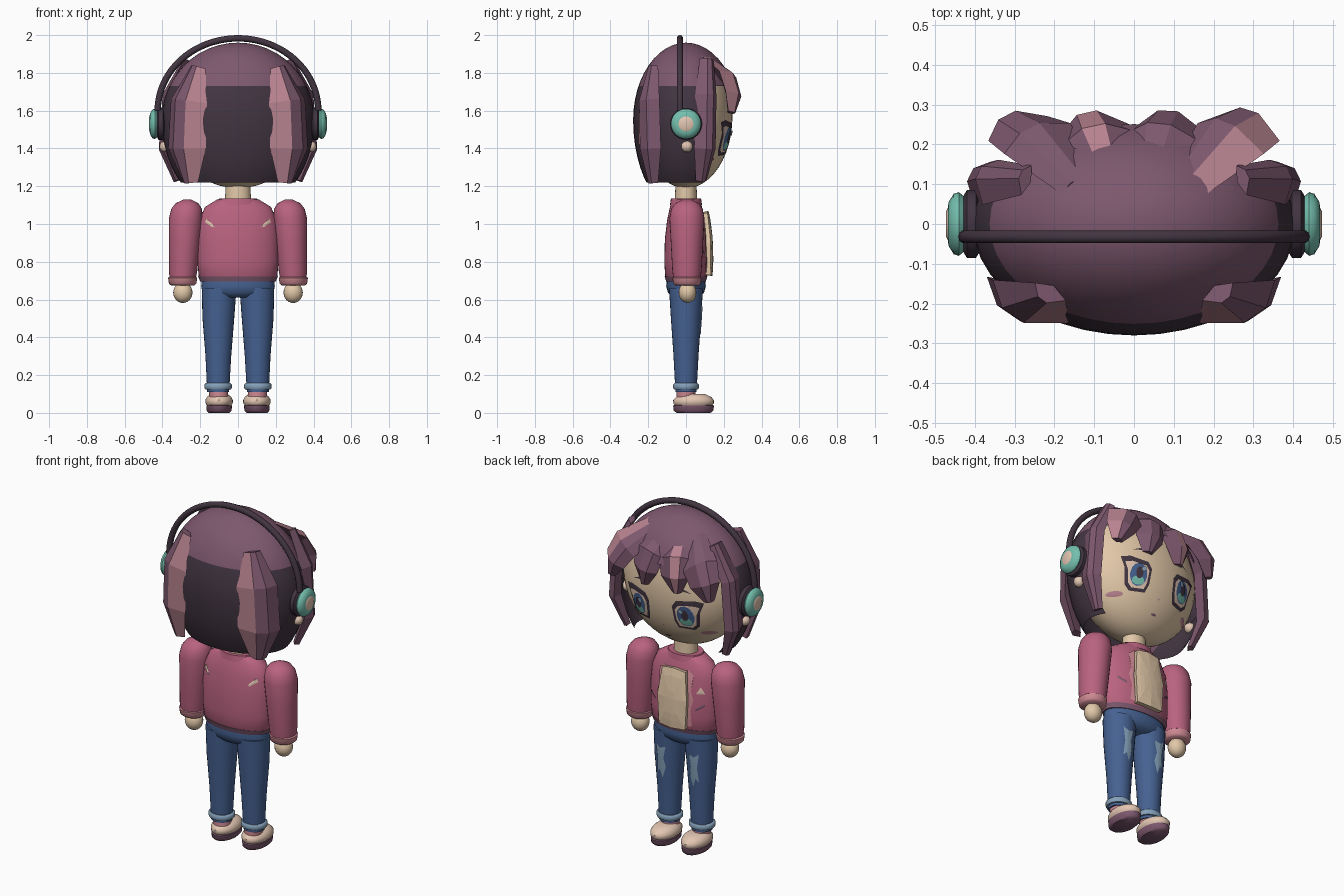
import bpy, bmesh
from math import sin, cos, pi, sqrt
from mathutils import Vector, Matrix

if "Cube" in bpy.data.objects:
    bpy.data.objects.remove(bpy.data.objects["Cube"])


def material(name, hexa):
    rgb = [int(hexa[i:i + 2], 16) / 255 for i in (0, 2, 4)]
    col = [c / 12.92 if c < 0.04 else ((c + 0.055) / 1.055) ** 2.4 for c in rgb] + [1]
    m = bpy.data.materials.new(name)
    m.use_nodes = True
    m.diffuse_color = col
    m.node_tree.nodes["Principled BSDF"].inputs["Base Color"].default_value = col
    return m


HAIR = material("plum_hair", "7d586e")
DARK = material("dark_plum", "423541")
STREAK = material("rose_streak", "b88390")
SKIN = material("skin", "e2c8a8")
JACKET = material("rose_jacket", "b9637f")
CUFF = material("light_rose", "cf8a94")
DENIM = material("denim", "466292")
FADED = material("faded_denim", "86a2bb")
TEAL = material("teal", "74bfae")
CREAM = material("cream", "e3c6b2")
smooth = []


def finish(name, bm, mats, shade=False):
    me = bpy.data.meshes.new(name)
    bm.to_mesh(me)
    bm.free()
    for m in mats:
        me.materials.append(m)
    ob = bpy.data.objects.new(name, me)
    bpy.context.collection.objects.link(ob)
    if shade:
        smooth.append(ob)
    return ob


def loft(bm, loops):
    """Skin closed loops of points and cap both ends."""
    vs = [[bm.verts.new(p) for p in loop] for loop in loops]
    n = len(vs[0])
    sides = []
    for a, b in zip(vs, vs[1:]):
        for i in range(n):
            j = (i + 1) % n
            sides.append((i, bm.faces.new((a[i], a[j], b[j], b[i]))))
    bm.faces.new(vs[0])
    bm.faces.new(vs[-1])
    bmesh.ops.recalc_face_normals(bm, faces=bm.faces)
    return sides


def tube(name, rings, mat, seg=28, matrix=None):
    """Rings are (z, cx, cy, rx, ry)."""
    bm = bmesh.new()
    ang = [2 * pi * i / seg for i in range(seg)]
    loft(bm, [[(cx + rx * cos(a), cy + ry * sin(a), z) for a in ang]
              for z, cx, cy, rx, ry in rings])
    if matrix:
        bm.transform(matrix)
    return finish(name, bm, [mat], True)


def surface(rings, x, z, side):
    """Depth of a ringed body's front or back at x, z."""
    rs = sorted(rings)
    z = min(max(z, rs[0][0]), rs[-1][0])
    for a, b in zip(rs, rs[1:]):
        if z <= b[0]:
            t = (z - a[0]) / (b[0] - a[0])
            _, cx, cy, rx, ry = [p + (q - p) * t for p, q in zip(a, b)]
            return cy + side * ry * sqrt(max(0, 1 - ((x - cx) / rx) ** 2))


def plate(name, outline, rings, mat, lift=0.004, side=1):
    """Thin painted detail that follows a body's surface."""
    bm = bmesh.new()
    n = len(outline)
    mx, mz = sum(p[0] for p in outline) / n, sum(p[1] for p in outline) / n

    def vert(x, z):
        return bm.verts.new((x, surface(rings, x, z, side) + side * lift, z))
    loops = [[vert(mx + (x - mx) * f, mz + (z - mz) * f) for x, z in outline]
             for f in (1, 0.75, 0.5, 0.25)]
    mid = vert(mx, mz)
    for i in range(n):
        j = (i + 1) % n
        for a, b in zip(loops, loops[1:]):
            bm.faces.new((a[i], a[j], b[j], b[i]))
        bm.faces.new((loops[-1][i], loops[-1][j], mid))
    bm.normal_update()
    if sum(f.normal.y for f in bm.faces) * side < 0:
        bmesh.ops.reverse_faces(bm, faces=bm.faces)
    return finish(name, bm, [mat])


def oval(cx, cz, rx, rz, n=12):
    return [(cx + rx * cos(2 * pi * i / n), cz + rz * sin(2 * pi * i / n)) for i in range(n)]


def lock(name, path, widths, depth, out, s=1, streak=None):
    """Faceted lock of hair; one long facet may be streaked."""
    section = [(-1, 0), (-0.5, 0.9), (0.1, 1), (1, 0), (0, -0.6)]
    pts = [Vector(p) for p in path]
    loops = []
    for i, p in enumerate(pts):
        t = (pts[min(i + 1, len(pts) - 1)] - pts[max(i - 1, 0)]).normalized()
        o = Vector(out)
        o = (o - t * o.dot(t)).normalized()
        w = t.cross(o)
        d = depth * (0.55 if i in (0, len(pts) - 1) else 1)
        loops.append([p + w * widths[i] * u + o * d * v for u, v in section])
    bm = bmesh.new()
    for i, f in loft(bm, [[(s * q.x, q.y, q.z) for q in lp] for lp in loops]):
        f.material_index = int(i == streak)
    return finish(name, bm, [HAIR, STREAK])


# Head and neck
head = [(1.57 - 0.38 * cos(pi * i / 24), 0, 0, 0.37 * sin(pi * i / 24) + 0.001,
         0.245 * sin(pi * i / 24) + 0.001) for i in range(25)]
tube("head", head, SKIN, 40)
tube("neck", [(1.08, 0, 0, 0.07, 0.06), (1.24, 0, 0, 0.065, 0.055)], SKIN)

# Hair cap: light crown, dark lower shell open over the face
bm = bmesh.new()
bmesh.ops.create_uvsphere(bm, u_segments=40, v_segments=24, radius=1)
for v in bm.verts:
    v.co = (v.co.x * 0.405, v.co.y * 0.28, 1.55 + v.co.z * (0.41 if v.co.z > 0 else 0.5))


def cut(point, normal, clear=False):
    bmesh.ops.bisect_plane(bm, geom=bm.verts[:] + bm.edges[:] + bm.faces[:],
                           plane_co=point, plane_no=normal, clear_inner=clear)


cut((0, 0, 1.22), (0, 0, 1), True)
cut((0, 0, 1.73), (0, 0, 1))
cut((0, 0.09, 0), (0, 1, 0))
bmesh.ops.delete(bm, context="FACES", geom=[
    f for f in bm.faces if f.calc_center_median().z < 1.73 and f.calc_center_median().y > 0.09])
for f in bm.faces:
    f.material_index = int(f.calc_center_median().z < 1.73)
finish("hair_cap", bm, [HAIR, DARK], True)

# Fringe
for i, x in enumerate((-0.27, -0.09, 0.09, 0.27)):
    lock(f"fringe_{i + 1}", [(x * 0.5, 0.1, 1.87), (x * 0.9, 0.215, 1.77), (x * 1.08, 0.24, 1.68),
                             (x * 1.17, 0.235, 1.59)],
         (0.06, 0.1, 0.085, 0.03), 0.045, (x, 1, 0.4), 1, {1: 1, 3: 2}.get(i))

# Headphone band
bm = bmesh.new()
arc = [pi * i / 40 for i in range(41)]
loft(bm, [[((0.425 + 0.017 * cos(b)) * cos(a), -0.032 + 0.017 * sin(b),
            1.6 + (0.383 + 0.017 * cos(b)) * sin(a))
           for b in [2 * pi * k / 10 for k in range(10)]] for a in arc])
finish("headphone_band", bm, [DARK], True)

# Torso
torso = [(0.70, 0, 0, 0.19, 0.1), (0.72, 0, 0, 0.208, 0.11), (0.8, 0, 0, 0.215, 0.115),
         (0.92, 0, 0, 0.215, 0.112), (1.02, 0, 0, 0.205, 0.1), (1.09, 0, 0, 0.175, 0.085),
         (1.13, 0, 0, 0.11, 0.07)]
tube("jacket_body", torso, JACKET, 36)
tube("jacket_hem", [(0.695, 0, 0, 0.2, 0.105), (0.722, 0, 0, 0.211, 0.113)], HAIR, 36)
tube("collar", [(1.1, 0, 0, 0.12, 0.085), (1.135, 0, 0, 0.1, 0.08), (1.135, 0, 0, 0.08, 0.065)], JACKET)
shirt = plate("shirt_front", [(-0.085, 0.73), (0, 0.725), (0.085, 0.73), (0.095, 0.9),
                              (0.075, 1.06), (0, 1.07), (-0.075, 1.06), (-0.095, 0.9)],
              torso, SKIN, 0.03)
solid = shirt.modifiers.new("thickness", "SOLIDIFY")
solid.thickness, solid.offset = 0.03, -1
tube("hips", [(0.61, 0, 0, 0.14, 0.07), (0.635, 0, 0, 0.188, 0.095), (0.67, 0, 0, 0.195, 0.105),
              (0.71, 0, 0, 0.19, 0.1)], DENIM)

# Mouth, nose
plate("mouth", oval(0, 1.28, 0.018, 0.006, 8), head, HAIR)
plate("nose", oval(0, 1.355, 0.006, 0.005, 6), head, STREAK)

for side, s in (("left", 1), ("right", -1)):
    def mirrored(pts, cx=0, cz=0):
        return [(s * (cx + x), cz + z) for x, z in pts]

    # Eyes, brows and cheeks
    lash = [(-0.055, -0.085), (0.03, -0.09), (0.06, -0.06), (0.075, 0.03), (0.098, 0.09),
            (0.05, 0.1), (-0.05, 0.085), (-0.075, 0.05), (-0.07, -0.04)]
    layers = [("eye_outline", lash, DARK),
              ("eye_white", [(x * 0.78, z * 0.76 - 0.006) for x, z in lash], CREAM),
              ("iris", oval(0, 0, 0.047, 0.064), DENIM),
              ("iris_glow", oval(0, -0.034, 0.034, 0.024), TEAL),
              ("pupil", oval(0, 0.008, 0.02, 0.034), DARK),
              ("eye_glint", oval(-0.02, 0.032, 0.013, 0.016, 8), FADED)]
    for k, (nm, pts, mat) in enumerate(layers):
        plate(f"{side}_{nm}", mirrored(pts, 0.15, 1.45), head, mat, 0.004 + 0.003 * k)
    plate(f"{side}_brow", mirrored([(-0.05, 0), (0, 0.012), (0.05, 0), (0, 0.022)], 0.14, 1.59), head, DARK)
    plate(f"{side}_cheek", mirrored(oval(0.235, 1.34, 0.035, 0.014)), head, STREAK)
    tube(f"{side}_ear_lobe", [(1.41 - 0.03 * cos(pi * i / 8), s * 0.385, 0.005, 0.03 * sin(pi * i / 8) + 0.001,
                               0.03 * sin(pi * i / 8) + 0.001) for i in range(9)], CREAM, 14)

    # Side and back locks
    lock(f"{side}_side_lock", [(0.27, 0.11, 1.87), (0.36, 0.105, 1.68), (0.38, 0.1, 1.4), (0.32, 0.08, 1.23)],
         (0.04, 0.06, 0.06, 0.03), 0.04, (1, 0.35, 0), s)
    lock(f"{side}_back_lock", [(0.21, -0.17, 1.83), (0.26, -0.195, 1.65), (0.27, -0.19, 1.4), (0.25, -0.17, 1.22)],
         (0.045, 0.11, 0.115, 0.045), 0.055, (0.5, -0.87, 0), s, 2)

    # Headphone cup
    for nm, off, prof, mat in (
            ("ear_pad", 0.385, [(0, 0.065), (0.012, 0.085), (0.035, 0.085), (0.047, 0.065)], DARK),
            ("ear_cup", 0.428, [(0, 0.07), (0.012, 0.08), (0.025, 0.076), (0.038, 0.055), (0.04, 0.04)], TEAL),
            ("cup_button", 0.46, [(0, 0.04), (0.008, 0.04), (0.012, 0.032)], CREAM)):
        tube(f"{side}_{nm}", [(z, 0, 0, r, r) for z, r in prof], mat, 24,
             Matrix.Translation((s * off, 0, 1.53)) @ Matrix.Rotation(s * pi / 2, 4, "Y"))

    # Arm
    tube(f"{side}_sleeve", [(z, s * cx, 0.005, r, r * 1.03) for z, cx, r in (
        (0.69, 0.293, 0.066), (0.75, 0.291, 0.075), (0.9, 0.283, 0.083), (1.03, 0.276, 0.09),
        (1.08, 0.272, 0.081), (1.11, 0.27, 0.06), (1.13, 0.268, 0.02))], JACKET)
    tube(f"{side}_cuff", [(z, s * 0.293, 0.005, r, r) for z, r in (
        (0.675, 0.062), (0.685, 0.073), (0.715, 0.077), (0.72, 0.07))], CUFF)
    tube(f"{side}_hand", [(0.637 - 0.055 * cos(pi * i / 12), s * 0.292, 0.008, 0.05 * sin(pi * i / 12) + 0.001,
                           0.046 * sin(pi * i / 12) + 0.001) for i in range(13)], SKIN, 20)

    # Jacket details
    plate(f"{side}_lapel", mirrored([(0.08, 0.74), (0.11, 0.75), (0.1, 0.83), (0.118, 0.9), (0.103, 0.95),
                                     (0.11, 1.04), (0.07, 1.07)]), torso, CUFF, 0.006)
    plate(f"{side}_back_patch", mirrored([(0.12, 0.985), (0.165, 1.03), (0.175, 1.01), (0.14, 0.985)]),
          torso, CREAM, 0.007, -1)
    plate(f"{side}_slash", mirrored([(0.13, 0.84), (0.175, 0.87), (0.175, 0.885), (0.13, 0.855)]), torso, HAIR, 0.006)

    # Leg
    leg = [(0.11, s * 0.105, 0, 0.058, 0.056), (0.3, s * 0.104, 0, 0.068, 0.066),
           (0.5, s * 0.104, 0, 0.084, 0.08), (0.66, s * 0.1, 0, 0.092, 0.09)]
    tube(f"{side}_trouser_leg", leg, DENIM)
    tube(f"{side}_turn_up", [(0.125, s * 0.105, 0, 0.068, 0.064), (0.132, s * 0.105, 0, 0.073, 0.068),
                             (0.15, s * 0.105, 0, 0.073, 0.068), (0.157, s * 0.105, 0, 0.066, 0.062)], FADED)
    plate(f"{side}_worn_patch", mirrored([(0.075, 0.57), (0.09, 0.5), (0.078, 0.45), (0.1, 0.38), (0.115, 0.43),
                                          (0.135, 0.41), (0.128, 0.5), (0.14, 0.58), (0.11, 0.56)]), leg, FADED)
    tube(f"{side}_sock", [(0.07, s * 0.1, 0, 0.05, 0.05), (0.12, s * 0.105, 0, 0.05, 0.05)], CUFF)
    for nm, prof, mat in (
            ("sole", [(0, 0.055, 0.09), (0.012, 0.066, 0.105), (0.038, 0.068, 0.108), (0.042, 0.06, 0.1)], HAIR),
            ("shoe", [(0.035, 0.06, 0.095), (0.05, 0.072, 0.107), (0.068, 0.073, 0.108),
                      (0.085, 0.064, 0.092), (0.1, 0.045, 0.06)], CREAM)):
        tube(f"{side}_{nm}", [(z, s * 0.1, 0.04, rx, ry) for z, rx, ry in prof], mat)

# Badge on one side of the jacket
plate("jacket_badge", [(-0.13, 0.94), (-0.175, 0.94), (-0.152, 0.98)], torso, CREAM, 0.007)

# Smooth rounded parts, keeping sharp edges
bpy.ops.object.select_all(action="DESELECT")
for ob in smooth:
    ob.select_set(True)
bpy.context.view_layer.objects.active = smooth[0]
bpy.ops.object.shade_smooth_by_angle(angle=0.8)
